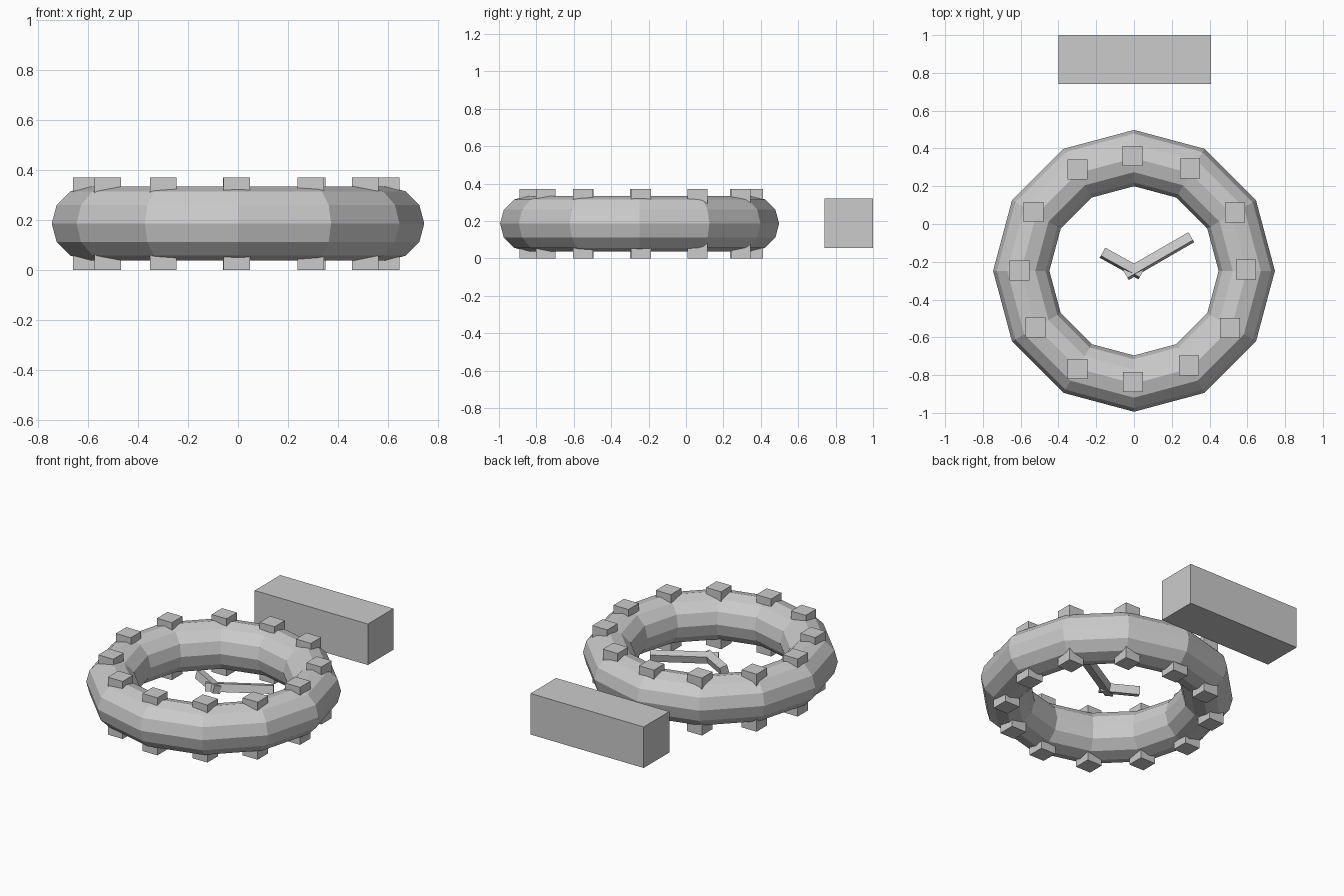
import bpy
from math import radians

CY, CZ = -0.248, 0.186   # centre of the dial ring


def box(name, loc, size, rot=(0, 0, 0)):
    bpy.ops.mesh.primitive_cube_add(size=1, location=loc, rotation=[radians(a) for a in rot])
    ob = bpy.context.object
    ob.name = name
    ob.scale = size
    return ob


# Twelve-sided ring
bpy.ops.mesh.primitive_torus_add(major_segments=12, minor_segments=12,
                                 major_radius=0.597, minor_radius=0.149,
                                 location=(0, CY, CZ))
bpy.context.object.name = "dial_ring"

# Hour markers: upright pegs through the ring, slightly uneven by hand
markers = [(-0.008, 0.36), (0.297, 0.293), (0.534, 0.061), (0.594, -0.24),
           (0.509, -0.55), (0.291, -0.75), (-0.005, -0.836), (-0.30, -0.767),
           (-0.521, -0.547), (-0.607, -0.246), (-0.531, 0.063), (-0.30, 0.289)]
for i, (x, y) in enumerate(markers):
    box(f"hour_marker_{i}", (x, y, 0.185), (0.106, 0.106, 0.37))

# Clock hands, rolled a little about their length
box("minute_hand", (0.13, -0.17, 0.182), (0.40, 0.05, 0.05), (-15, 0, 30))
box("hour_hand", (-0.064, -0.209, 0.182), (0.235, 0.05, 0.05), (-15, 0, -29))

# Separate block behind the ring
box("rear_block", (0.004, 0.87, 0.187), (0.806, 0.26, 0.264))
